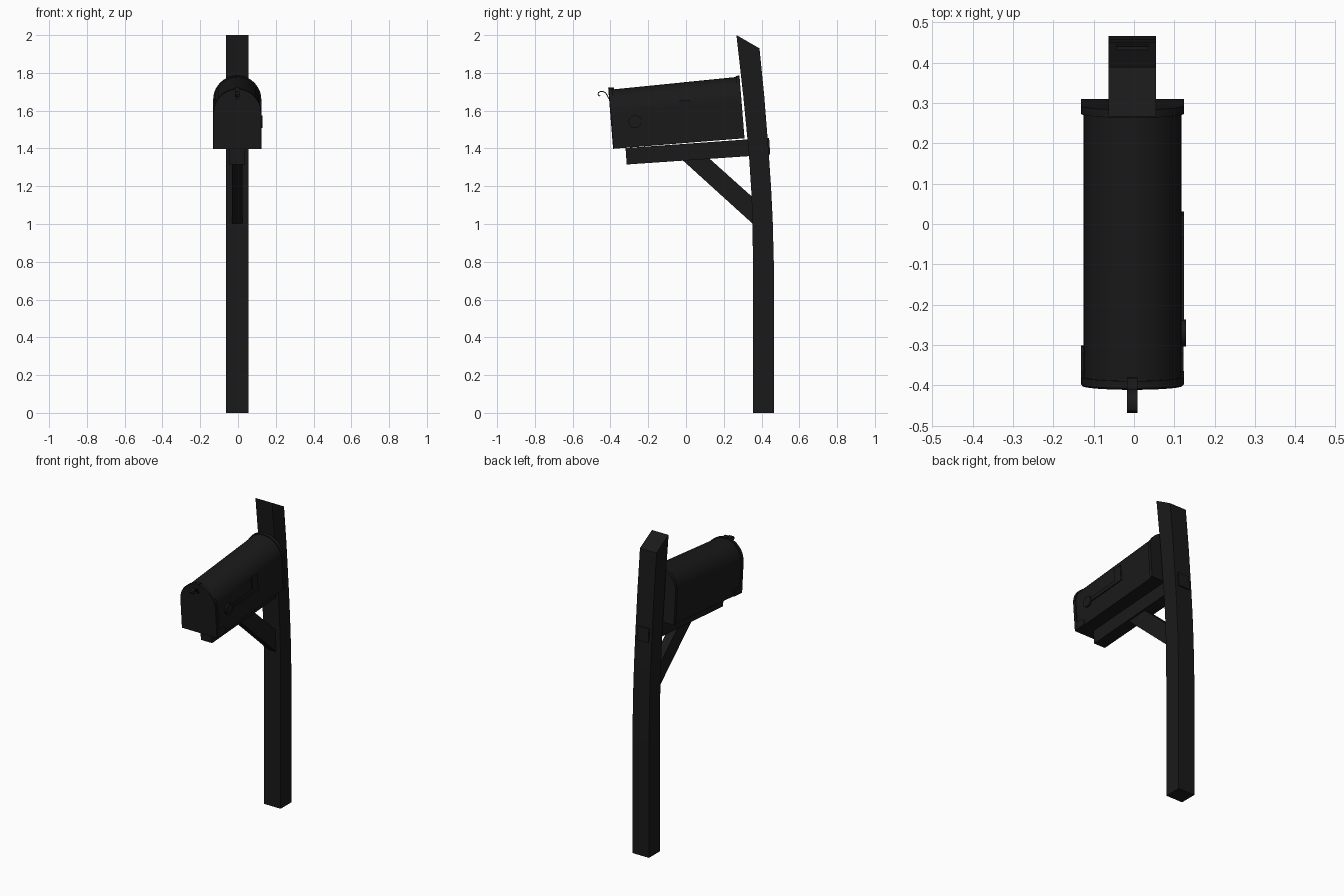
import bpy, bmesh, math
from mathutils import Matrix

if "Cube" in bpy.data.objects:
    bpy.data.objects.remove(bpy.data.objects["Cube"])

CX = -0.004                      # centre line of the model
TILT = math.radians(4.6)
BOX = Matrix.Translation((CX, -0.386, 1.398)) @ Matrix.Rotation(TILT, 4, 'X')

black = bpy.data.materials.new("black")
black.diffuse_color = (0.01, 0.01, 0.01, 1)
black.use_nodes = True
black.node_tree.nodes["Principled BSDF"].inputs["Base Color"].default_value = black.diffuse_color


def finish(name, bm, matrix=None, smooth=False):
    bmesh.ops.recalc_face_normals(bm, faces=bm.faces)
    me = bpy.data.meshes.new(name)
    bm.to_mesh(me)
    bm.free()
    ob = bpy.data.objects.new(name, me)
    bpy.context.collection.objects.link(ob)
    if matrix:
        ob.matrix_world = matrix
    me.materials.append(black)
    if smooth:
        bpy.ops.object.select_all(action='DESELECT')
        bpy.context.view_layer.objects.active = ob
        ob.select_set(True)
        bpy.ops.object.shade_smooth_by_angle(angle=math.radians(35))
    return ob


def loft(name, rings, matrix=None, smooth=False):
    """Skin closed rings of points and cap both ends."""
    bm = bmesh.new()
    loops = [[bm.verts.new(p) for p in r] for r in rings]
    n = len(loops[0])
    for a, b in zip(loops, loops[1:]):
        for i in range(n):
            j = (i + 1) % n
            bm.faces.new((a[i], a[j], b[j], b[i]))
    bm.faces.new(loops[0])
    bm.faces.new(loops[-1])
    return finish(name, bm, matrix, smooth)


def prism(name, yz, x0, x1, matrix=None, smooth=False):
    """Extrude a side profile across x."""
    return loft(name, [[(x, y, z) for y, z in yz] for x in (x0, x1)], matrix, smooth)


def rect(y0, y1, z0, z1):
    return [(y0, z0), (y1, z0), (y1, z1), (y0, z1)]


def arch(y, r, low=0.0, sides=20):
    """Round-topped box section; it gets slightly taller to the back."""
    spring = 0.319 + 0.014 * y / 0.698 - 0.1275
    pts = [(-r, y, low), (r, y, low)]
    for i in range(sides + 1):
        a = math.pi * i / sides
        pts.append((r * math.cos(a), y, spring + r * math.sin(a)))
    return pts


# Post, bending forward toward a slanted top
sections = [(.355, 0, .466, 0), (.355, .75, .466, .75), (.352, 1.0, .459, 1.02),
            (.346, 1.17, .450, 1.2), (.333, 1.37, .437, 1.39),
            (.303, 1.68, .414, 1.68), (.267, 2.0, .389, 1.93)]
loft("post", [[(CX + s * .059, y, z) for s, y, z in
               ((-1, a, b), (1, a, b), (1, c, d), (-1, c, d))] for a, b, c, d in sections])

# Support arm running under the box and through the post
prism("support_arm", [(-.314, 1.315), (.446, 1.367), (.440, 1.456), (-.320, 1.402)],
      CX - .04, CX + .04)

# Diagonal brace
prism("brace", [(-.015, 1.335), (.36, .995), (.36, 1.135), (.12, 1.35)],
      CX - .028, CX + .028)

# Box body with end rims
loft("box_body", [arch(.012, .1215), arch(.69, .1215)], BOX, True)
loft("front_door", [arch(0, .1245), arch(.004, .1275), arch(.022, .1275)], BOX, True)
loft("back_rim", [arch(.678, .1275), arch(.698, .1275)], BOX, True)

# Door hinge plates low on both sides
for side, s in (("left", -1), ("right", 1)):
    prism("hinge_plate_" + side, [(.01, 0), (.085, 0), (.085, .03), (.07, .045), (.01, .045)],
          s * .119, s * .1272, BOX)

# Door pull: a thin strip curled forward
path = [(.003, .265), (-.006, .285), (-.014, .301), (-.027, .309), (-.042, .311),
        (-.054, .306), (-.059, .296), (-.055, .286), (-.046, .282)]
inner = []
for i, (y, z) in enumerate(path):
    p, q = path[max(i - 1, 0)], path[min(i + 1, len(path) - 1)]
    d = math.hypot(q[0] - p[0], q[1] - p[1])
    inner.append((y - .005 * (q[1] - p[1]) / d, z + .005 * (q[0] - p[0]) / d))
prism("door_pull", path + inner[::-1], -.013, .013, BOX, True)

# Catch on top of the door
prism("door_catch", [(.0, .305), (.03, .305), (.03, .322), (.008, .326), (.0, .326)],
      -.013, .013, BOX)

# Signal flag, lowered: pivot disc, arm and upright plate
pivot = (.127, .134)
disc = [(pivot[0] + .034 * math.cos(math.tau * i / 20),
         pivot[1] + .034 * math.sin(math.tau * i / 20)) for i in range(20)]
prism("flag_pivot", disc, .12, .133, BOX, True)
prism("flag", [(.12, .122), (.428, .122), (.428, .225), (.37, .225), (.37, .146), (.12, .146)],
      .121, .1275, BOX)
